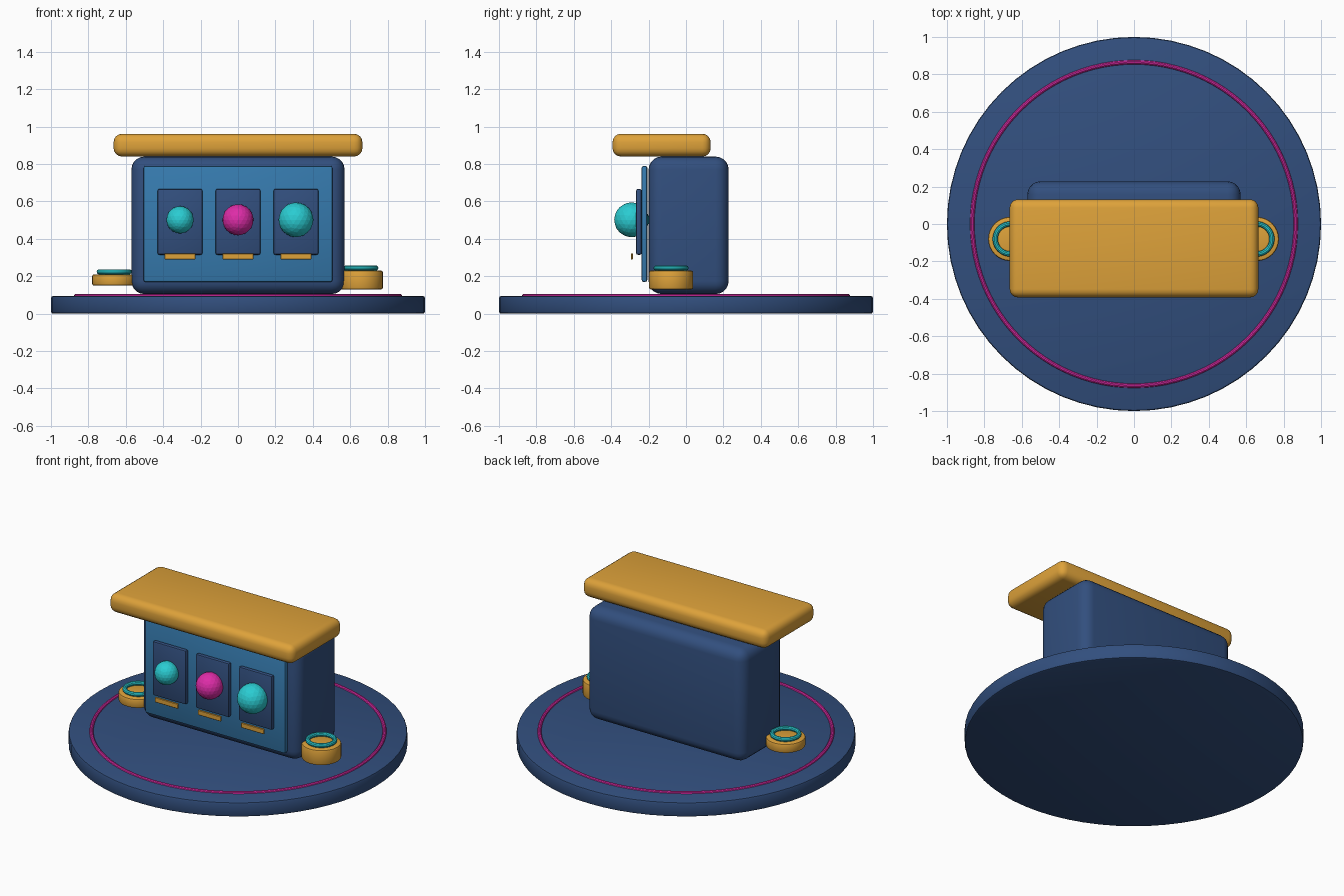
import bpy
import math

if "Cube" in bpy.data.objects:
    bpy.data.objects.remove(bpy.data.objects["Cube"])


def material(name, rgb):
    # sRGB bytes converted to linear values
    lin = [((c / 255 + 0.055) / 1.055) ** 2.4 for c in rgb]
    m = bpy.data.materials.new(name)
    m.diffuse_color = (*lin, 1)
    m.use_nodes = True
    m.node_tree.nodes["Principled BSDF"].inputs["Base Color"].default_value = m.diffuse_color
    return m


navy = material("navy", (50, 79, 126))
amber = material("amber", (222, 162, 58))
blue = material("panel blue", (54, 123, 175))
cyan = material("cyan", (42, 204, 210))
magenta = material("magenta", (222, 44, 168))


def finish(name, mat, bevel=0, segments=3, smooth=True):
    ob = bpy.context.object
    ob.name = name
    ob.data.materials.append(mat)
    if bevel:
        mod = ob.modifiers.new("bevel", "BEVEL")
        mod.width, mod.segments = bevel, segments
        mod.limit_method = "ANGLE"
        bpy.ops.object.modifier_apply(modifier=mod.name)
    if smooth:
        bpy.ops.object.shade_smooth_by_angle(angle=math.radians(35))
    return ob


def box(name, mat, x, y, z, bevel=0, segments=3):
    # Box given by its (min, max) range along each axis
    ranges = (x, y, z)
    bpy.ops.mesh.primitive_cube_add(size=1, location=[(a + b) / 2 for a, b in ranges])
    bpy.context.object.scale = [b - a for a, b in ranges]
    bpy.ops.object.transform_apply(location=False, rotation=False, scale=True)
    return finish(name, mat, bevel, segments)


def disc(name, mat, radius, x, y, z0, z1, sides, bevel):
    bpy.ops.mesh.primitive_cylinder_add(vertices=sides, radius=radius, depth=z1 - z0,
                                        location=(x, y, (z0 + z1) / 2))
    return finish(name, mat, bevel, 2)


def ring(name, mat, major, minor, x, y, z, sides):
    bpy.ops.mesh.primitive_torus_add(major_radius=major, minor_radius=minor,
                                     major_segments=sides, minor_segments=10,
                                     location=(x, y, z))
    return finish(name, mat)


# Round platform with an inlaid ring
disc("platform", navy, 1.0, 0, 0, 0, 0.095, 64, 0.012)
ring("platform_ring", magenta, 0.865, 0.012, 0, 0, 0.094, 96)

# Cabinet, overhanging roof and front panel
box("cabinet", navy, (-0.57, 0.57), (-0.2, 0.228), (0.105, 0.84), 0.07, 5)
box("roof", amber, (-0.665, 0.665), (-0.393, 0.132), (0.84, 0.962), 0.045, 4)
box("front_panel", blue, (-0.505, 0.505), (-0.237, -0.207), (0.17, 0.79), 0.01, 2)

# Three display windows, each with a globe and a label strip
for i, (x, radius, mat) in enumerate(((-0.31, 0.073, cyan),
                                      (0, 0.083, magenta),
                                      (0.31, 0.093, cyan)), 1):
    box(f"window_{i}", navy, (x - 0.12, x + 0.12), (-0.267, -0.237), (0.315, 0.667), 0.01, 2)
    bpy.ops.mesh.primitive_ico_sphere_add(subdivisions=3, radius=radius,
                                          location=(x, -0.291, 0.502))
    finish(f"globe_{i}", mat, smooth=False)
    box(f"label_{i}", amber, (x - 0.083, x + 0.083), (-0.295, -0.283), (0.29, 0.323), 0.003, 1)

# Side pedestals with glowing rings
for side, x, z0, z1 in (("left", -0.662, 0.15, 0.21), ("right", 0.657, 0.13, 0.23)):
    disc(f"{side}_pedestal", amber, 0.118, x, -0.08, z0, z1, 32, 0.01)
    ring(f"{side}_pedestal_ring", cyan, 0.08, 0.014, x, -0.08, z1 + 0.014, 40)
